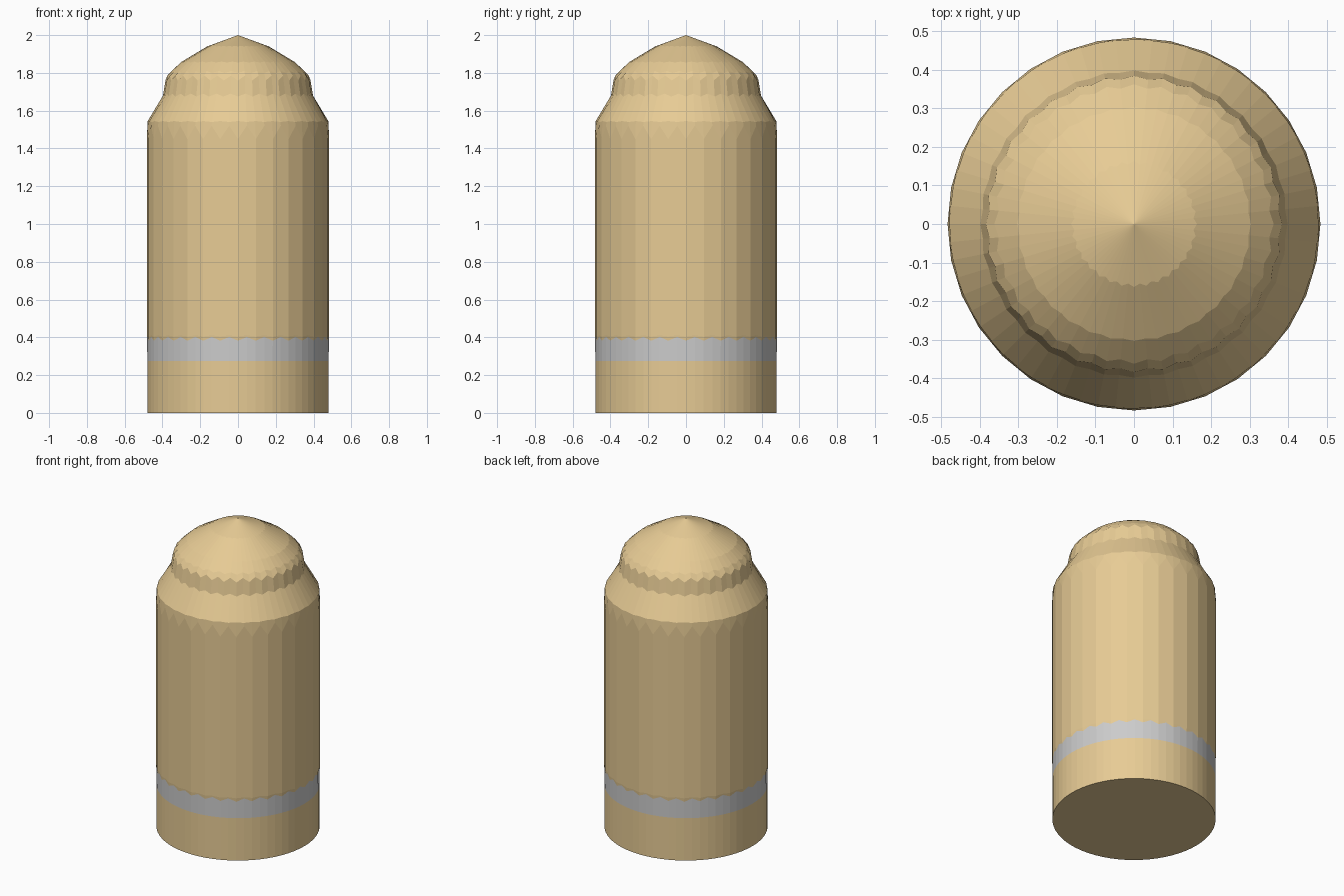
import bpy, bmesh, math

if "Cube" in bpy.data.objects:
    bpy.data.objects.remove(bpy.data.objects["Cube"])

N = 64  # fine steps round the axis; even steps are the 32 body corners

orange = bpy.data.materials.new("orange")
orange.diffuse_color = (0.8, 0.6, 0.3, 1)
orange.use_nodes = True
orange.node_tree.nodes["Principled BSDF"].inputs["Base Color"].default_value = orange.diffuse_color


def lathe(name, rings, mat=None, bottom=False, tip=None):
    """Each ring is (r, z) or (r_even, z_even, r_odd, z_odd)."""
    bm = bmesh.new()
    loops = []
    for ring in rings:
        pair = (ring[:2], ring[-2:])
        loop = []
        for i in range(N):
            r, z = pair[i % 2]
            a = 2 * math.pi * i / N
            loop.append(bm.verts.new((r * math.cos(a), r * math.sin(a), z)))
        loops.append(loop)
    for lo, hi in zip(loops, loops[1:]):
        for i in range(N):
            j = (i + 1) % N
            bm.faces.new((lo[i], lo[j], hi[j], hi[i]))
    if bottom:
        bm.faces.new(loops[0][::-1])
    if tip is not None:
        top = bm.verts.new((0, 0, tip))
        for i in range(N):
            bm.faces.new((loops[-1][i], loops[-1][(i + 1) % N], top))
    me = bpy.data.meshes.new(name)
    bm.to_mesh(me)
    bm.free()
    ob = bpy.data.objects.new(name, me)
    bpy.context.collection.objects.link(ob)
    if mat:
        me.materials.append(mat)
    return ob


# Plain foot and grey band with a scalloped top edge
lathe("foot", [(0.48, 0), (0.48, 0.275)], orange, bottom=True)
lathe("band", [(0.48, 0.275), (0.481, 0.382, 0.48, 0.402)])

# 32-sided body, chamfered corners at the shoulder, neck and pointed dome
c = math.cos(math.pi / 32)
R = 0.483
lathe("body", [
    (0.481, 0.382, 0.48, 0.402),
    (R, 0.405, R * c, 0.41),
    (R, 1.45, R * c, 1.52),
    (0.478, 1.545, 0.477, 1.54),
    (0.398, 1.675, 0.393, 1.69),
    (0.384, 1.76, 0.376, 1.785),
    (0.362, 1.80, 0.352, 1.81),
    (0.303, 1.855, 0.298, 1.86),
    (0.163, 1.94, 0.155, 1.943),
], orange, tip=2.0)
